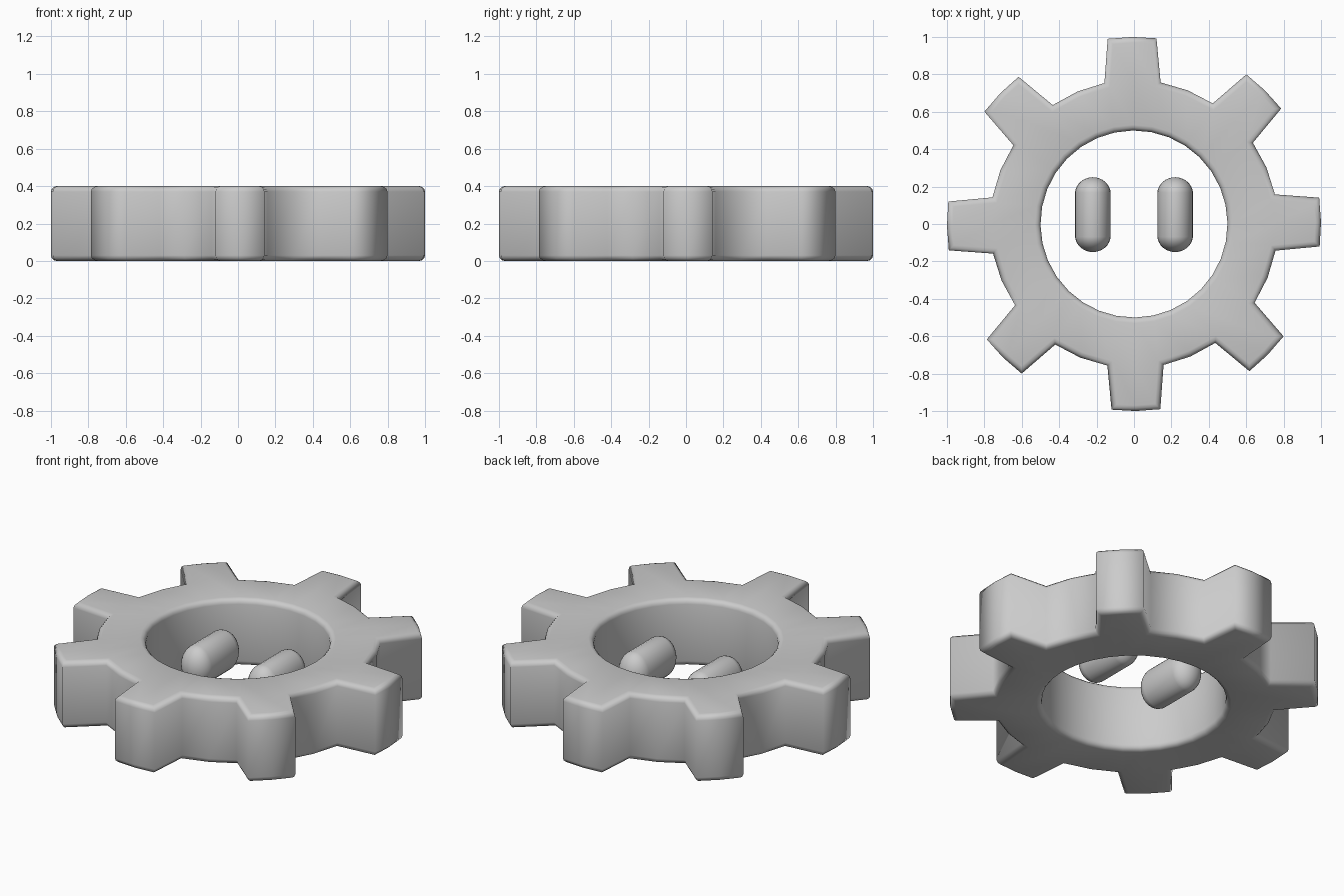
import bpy, bmesh
from math import radians, sin, cos

if "Cube" in bpy.data.objects:
    bpy.data.objects.remove(bpy.data.objects["Cube"])

TEETH, SEG = 8, 32
R_IN, R_ROOT, R_TIP, H = 0.5, 0.77, 1.0, 0.4
TURN = 0.6          # slight rotation of the gear, degrees


def finish(bm, name):
    bmesh.ops.recalc_face_normals(bm, faces=bm.faces)
    for f in bm.faces:
        f.smooth = True
    me = bpy.data.meshes.new(name)
    bm.to_mesh(me)
    bm.free()
    ob = bpy.data.objects.new(name, me)
    bpy.context.collection.objects.link(ob)
    return ob


# gear ring: flat profile, extruded, rims rounded
bm = bmesh.new()


def vert(r, deg):
    a = radians(deg + TURN)
    return bm.verts.new((r * cos(a), r * sin(a), 0))


step = 360 / SEG
inner = [vert(R_IN, i * step) for i in range(SEG)]
root = [vert(R_ROOT, i * step) for i in range(SEG)]
for i in range(SEG):
    j = (i + 1) % SEG
    bm.faces.new((inner[i], root[i], root[j], inner[j]))
# teeth
for t in range(TEETH):
    c = t * 4
    tip = [vert(R_TIP, c * step + d) for d in (-7.5, 0, 7.5)]
    a, m, b = root[c - 1], root[c], root[c + 1]
    bm.faces.new((a, tip[0], tip[1], m))
    bm.faces.new((m, tip[1], tip[2], b))
ext = bmesh.ops.extrude_face_region(bm, geom=bm.faces[:], use_keep_orig=True)
for v in ext["geom"]:
    if isinstance(v, bmesh.types.BMVert):
        v.co.z = H
bmesh.ops.recalc_face_normals(bm, faces=bm.faces)
rims = [e for e in bm.edges
        if len(e.link_faces) == 2
        and abs(e.verts[0].co.z - e.verts[1].co.z) < 1e-5
        and e.calc_face_angle(0) > 1]
bmesh.ops.bevel(bm, geom=rims, offset=0.03, segments=3, profile=0.5,
                affect='EDGES')
finish(bm, "gear_ring")

# two floating capsule eyes
for side, name in ((-1, "left_eye"), (1, "right_eye")):
    bm = bmesh.new()
    bmesh.ops.create_uvsphere(bm, u_segments=24, v_segments=17, radius=1)
    for v in bm.verts:
        x, y, z = v.co
        core = 0.11 if z > 0 else -0.11
        v.co = (x * 0.096 + side * 0.22, z * 0.09 + core + 0.05,
                y * 0.12 + 0.205)
    finish(bm, name)
